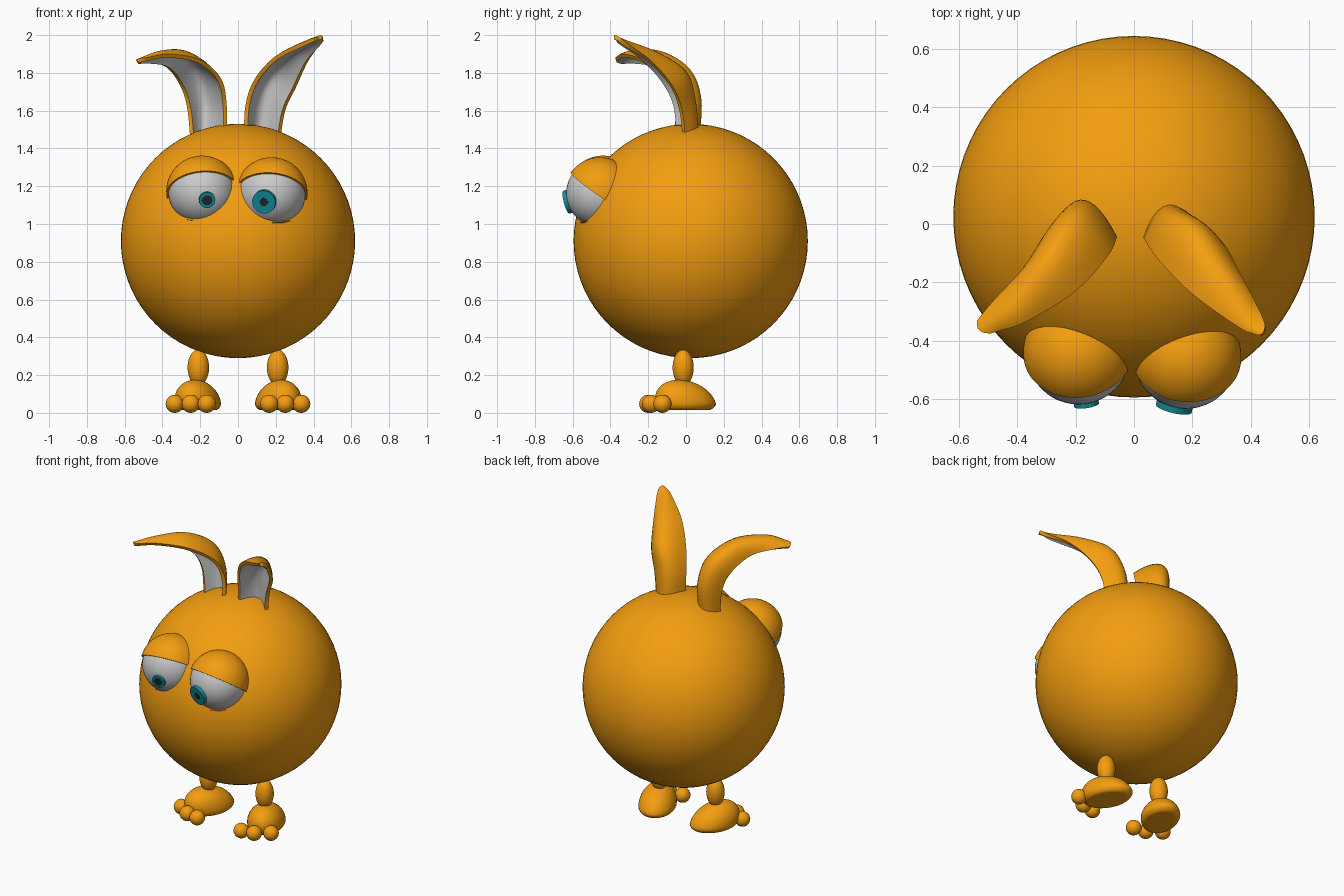
import bpy, bmesh, math
from mathutils import Vector

if "Cube" in bpy.data.objects:
    bpy.data.objects.remove(bpy.data.objects["Cube"])


def material(name, rgb):
    m = bpy.data.materials.new(name)
    m.diffuse_color = (*rgb, 1)
    m.use_nodes = True
    m.node_tree.nodes["Principled BSDF"].inputs["Base Color"].default_value = m.diffuse_color
    return m


ORANGE = material("orange", (0.9, 0.34, 0.005))
TEAL = material("teal", (0.006, 0.27, 0.32))
DARK = material("dark", (0.02, 0.02, 0.025))
GREY = material("light_grey", (0.8, 0.8, 0.8))


def finish(ob, *mats):
    for m in mats:
        ob.data.materials.append(m)
    bpy.ops.object.select_all(action='DESELECT')
    ob.select_set(True)
    bpy.context.view_layer.objects.active = ob
    bpy.ops.object.shade_smooth_by_angle(angle=math.radians(40))
    return ob


def from_bmesh(name, bm, *mats):
    me = bpy.data.meshes.new(name)
    bm.to_mesh(me)
    bm.free()
    ob = bpy.data.objects.new(name, me)
    bpy.context.collection.objects.link(ob)
    return finish(ob, *mats)


def ball(name, loc, radii, *mats, seg=40):
    bpy.ops.mesh.primitive_uv_sphere_add(segments=seg, ring_count=seg // 2, radius=1, location=loc)
    ob = bpy.context.object
    ob.name = name
    ob.scale = radii
    return finish(ob, *mats)


def eyelid(name, loc, radius, point, normal):
    # sphere cut by a plane, keeping the side the normal points to
    bm = bmesh.new()
    bmesh.ops.create_uvsphere(bm, u_segments=48, v_segments=32, radius=radius)
    bmesh.ops.bisect_plane(bm, geom=bm.verts[:] + bm.edges[:] + bm.faces[:], plane_co=point,
                           plane_no=normal, clear_inner=True)
    bmesh.ops.holes_fill(bm, edges=[e for e in bm.edges if e.is_boundary])
    from_bmesh(name, bm, ORANGE).location = loc


def disc(name, centre, aim, radius, reach, mat):
    # short cylinder whose face sits at the given reach from the eye centre
    d = Vector(aim).normalized()
    bpy.ops.mesh.primitive_cylinder_add(vertices=40, radius=radius, depth=0.04,
                                        location=Vector(centre) + d * (reach - 0.02),
                                        rotation=d.to_track_quat('Z', 'Y').to_euler())
    bpy.context.object.name = name
    finish(bpy.context.object, mat)


def spline(pts, u):
    # Catmull-Rom point on a rail
    i = min(int(u), len(pts) - 2)
    t = u - i
    p1, p2 = pts[i], pts[i + 1]
    p0 = pts[i - 1] if i else p1 * 2 - p2
    p3 = pts[i + 2] if i + 2 < len(pts) else p2 * 2 - p1
    return 0.5 * (2 * p1 + (p2 - p0) * t + (2 * p0 - 5 * p1 + 4 * p2 - p3) * t ** 2
                  + (3 * p1 - p0 - 3 * p2 + p3) * t ** 3)


def ear(name, inner, back, outer, flip):
    # cupped leaf lofted over two edge rails and a back spine
    rails = [[Vector(p) for p in r] for r in (inner, back, outer)]
    bm = bmesh.new()
    rows, cols = 30, 12
    grid = []
    for i in range(rows + 1):
        a, m, b = [spline(r, i / rows * (len(inner) - 1)) for r in rails]
        grid.append([])
        for j in range(cols + 1):
            t = j / cols
            p = a * (1 - t) * (1 - 2 * t) + m * 4 * t * (1 - t) + b * t * (2 * t - 1)
            grid[-1].append(bm.verts.new(p))
    for i in range(rows):
        for j in range(cols):
            f = [grid[i][j], grid[i][j + 1], grid[i + 1][j + 1], grid[i + 1][j]]
            bm.faces.new(f[::-1] if flip else f)
    ob = from_bmesh(name, bm, ORANGE, GREY)
    s = ob.modifiers.new("thickness", 'SOLIDIFY')
    s.thickness = 0.022
    s.offset = -1
    s.material_offset = 1
    s.material_offset_rim = 0
    bpy.ops.object.modifier_apply(modifier=s.name)
    finish(ob)


# Body
ball("body", (0, 0.025, 0.91), (0.62, 0.62, 0.62), ORANGE, seg=72)

# Eyes: centre, side sign, iris offset and radius, pupil radius
for side, s, c, aim, iris_r, pupil_r in (
        ("left", -1, (-0.19, -0.44, 1.172), (0.027, -0.18, -0.046), 0.043, 0.027),
        ("right", 1, (0.178, -0.455, 1.163), (-0.042, -0.18, -0.048), 0.063, 0.022)):
    ball(side + "_eyeball", c, (0.179,) * 3, seg=48)
    eyelid(side + "_upper_eyelid", c, 0.19, (0, 0, 0), (s * 0.08, 0.57, 0.82))
    eyelid(side + "_lower_eyelid", c, 0.188, (0, 0, -0.13), (0, 0.23, -1))
    disc(side + "_iris", c, aim, iris_r, 0.189, TEAL)
    disc(side + "_pupil", c, aim, pupil_r, 0.191, DARK)

# Ears
ear("right_ear",
    [(.03, -.04, 1.44), (.04, -.06, 1.63), (.09, -.13, 1.77), (.20, -.24, 1.89), (.36, -.355, 1.97), (.415, -.38, 1.99)],
    [(.11, .07, 1.44), (.13, .05, 1.66), (.19, 0, 1.81), (.28, -.15, 1.91), (.39, -.32, 1.975), (.44, -.375, 2.0)],
    [(.22, 0, 1.42), (.25, -.02, 1.60), (.31, -.07, 1.73), (.37, -.18, 1.86), (.43, -.295, 1.945), (.45, -.345, 1.985)],
    True)
ear("left_ear",
    [(-.06, -.05, 1.44), (-.06, -.05, 1.63), (-.09, -.11, 1.77), (-.20, -.23, 1.87), (-.37, -.335, 1.9), (-.49, -.375, 1.88)],
    [(-.17, .07, 1.44), (-.17, .08, 1.66), (-.21, .02, 1.82), (-.30, -.13, 1.915), (-.42, -.28, 1.915), (-.53, -.365, 1.875)],
    [(-.25, -.01, 1.42), (-.27, 0, 1.62), (-.31, -.04, 1.74), (-.38, -.15, 1.83), (-.48, -.26, 1.86), (-.538, -.33, 1.865)],
    False)

# Legs, feet and toes
for side, s in (("left", -1), ("right", 1)):
    ball(side + "_leg", (s * 0.21, -0.015, 0.24), (0.057, 0.056, 0.095), ORANGE, seg=32)
    bm = bmesh.new()
    bmesh.ops.create_uvsphere(bm, u_segments=40, v_segments=24, radius=1)
    for v in bm.verts:
        x, y, z = v.co
        up = max(z, 0)
        v.co = (x * 0.115, y * 0.165 - 0.04 * up,
                0.05 + (z * 0.125 if z > 0 else max(z * 0.06, -0.035)))
    foot = from_bmesh(side + "_foot", bm, ORANGE)
    foot.location = (s * 0.213, 0, 0)
    foot.rotation_euler.z = s * math.radians(22)
    for i, (x, y) in enumerate(((0.165, -0.2), (0.25, -0.185), (0.335, -0.125))):
        ball(f"{side}_toe_{i + 1}", (s * x, y, 0.048), (0.048,) * 3, ORANGE, seg=28)
